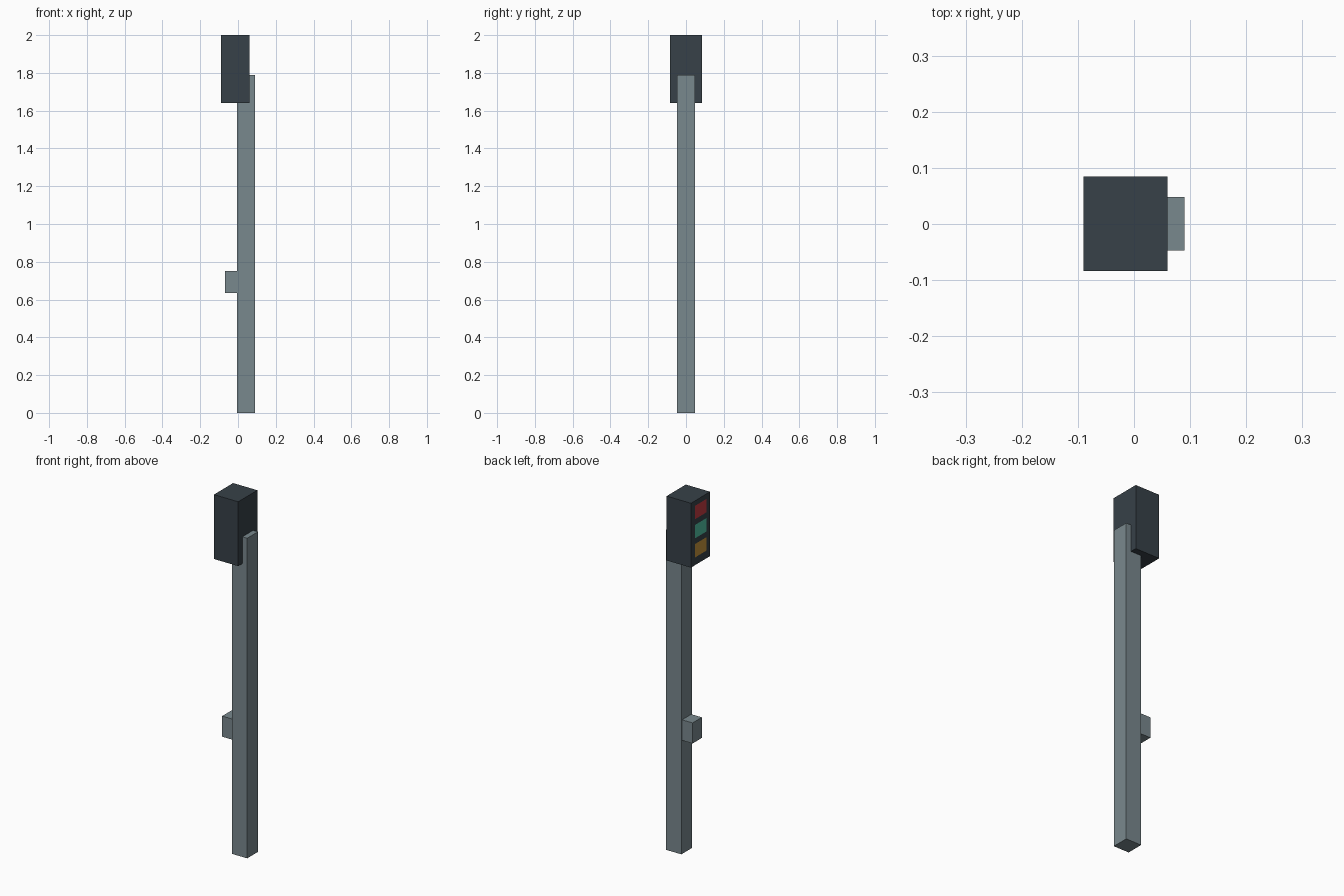
import bpy
import bmesh
from mathutils import Vector

cube = bpy.data.objects.get("Cube")
if cube:
    bpy.data.objects.remove(cube, do_unlink=True)


def material(name, rgb):
    """Material from 8-bit display colour, converted to linear."""
    lin = [((c / 255 + 0.055) / 1.055) ** 2.4 for c in rgb]
    mat = bpy.data.materials.new(name)
    mat.use_nodes = True
    mat.diffuse_color = (*lin, 1)
    bsdf = mat.node_tree.nodes["Principled BSDF"]
    bsdf.inputs["Base Color"].default_value = (*lin, 1)
    bsdf.inputs["Roughness"].default_value = 0.9
    return mat


def box_mesh(lo, hi):
    lo, hi = Vector(lo), Vector(hi)
    bm = bmesh.new()
    bmesh.ops.create_cube(bm, size=1)
    bmesh.ops.scale(bm, vec=hi - lo, verts=bm.verts)
    bmesh.ops.translate(bm, vec=(lo + hi) / 2, verts=bm.verts)
    return bm


def finish(bm, name, mats):
    mesh = bpy.data.meshes.new(name)
    bm.to_mesh(mesh)
    bm.free()
    for m in mats:
        mesh.materials.append(m)
    obj = bpy.data.objects.new(name, mesh)
    bpy.context.scene.collection.objects.link(obj)
    return obj


grey = material("grey metal", (121, 136, 141))
dark = material("dark housing", (55, 65, 72))
lamps = [material("red lamp", (192, 58, 65)),
         material("green lamp", (80, 190, 162)),
         material("amber lamp", (196, 147, 58))]

# Post and push-button box
finish(box_mesh((-0.005, -0.047, 0), (0.09, 0.048, 1.79)), "post", [grey])
finish(box_mesh((-0.07, -0.04, 0.635), (-0.005, 0.042, 0.75)), "button_box", [grey])

# Signal head, its lamp side cut into rectangular panels
head = box_mesh((-0.09, -0.084, 1.64), (0.06, 0.085, 2.0))
lamp_y = (-0.054, 0.047)
lamp_z = [(top - 0.075, top) for top in (1.972, 1.865, 1.758)]
cuts = [((0, y, 0), (0, 1, 0)) for y in lamp_y]
cuts += [((0, 0, z), (0, 0, 1)) for pair in lamp_z for z in pair]
for co, normal in cuts:
    side = [f for f in head.faces if f.normal.x < -0.9]
    geom = side + list({e for f in side for e in f.edges})
    geom += list({v for f in side for v in f.verts})
    bmesh.ops.bisect_plane(head, geom=geom, plane_co=co, plane_no=normal)
    head.normal_update()

# Colour the lamp panels by position
for f in head.faces:
    c = f.calc_center_median()
    if f.normal.x < -0.9 and lamp_y[0] < c.y < lamp_y[1]:
        for i, (z0, z1) in enumerate(lamp_z):
            if z0 < c.z < z1:
                f.material_index = i + 1
finish(head, "signal_head", [dark] + lamps)
